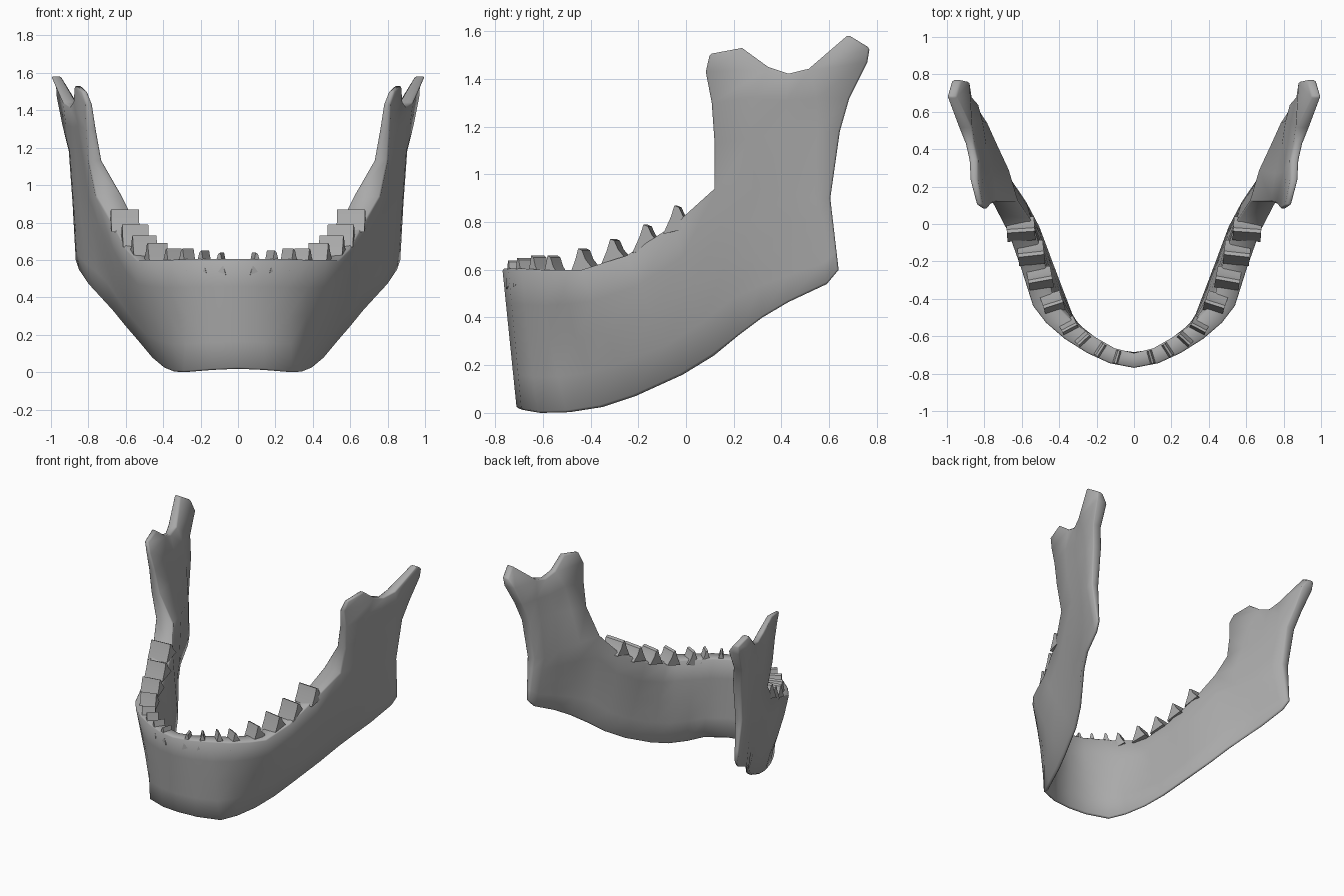
import bpy
import bmesh
from math import pi, sin
from mathutils import Vector

default_cube = bpy.data.objects.get("Cube")
if default_cube:
    bpy.data.objects.remove(default_cube, do_unlink=True)

# One flat bone colour
bone = bpy.data.materials.new("bone_grey")
bone.use_nodes = True
grey = (0.4, 0.4, 0.4, 1)
bone.diffuse_color = grey
bone.node_tree.nodes["Principled BSDF"].inputs["Base Color"].default_value = grey

BODY_ROWS = 5
RAMUS_START = 8
BORDER_THICKNESS = 0.025
SIDEWAYS = Vector((-1, 0, 0))

# Lower border of the jaw, from the chin to the rear corner
lower_border = [
    (0, -.71, .018), (.14, -.69, .012), (.29, -.62, 0), (.345, -.5, .003),
    (.4, -.36, .025), (.455, -.22, .07), (.53, -.02, .16), (.6, .11, .24),
    (.67, .22, .325), (.74, .32, .4), (.8, .43, .465), (.85, .59, .54), (.87, .64, .6)]

# Gum line, continued across the ramus, with thickness as the last value
gum_line = [
    (0, -.77, .605, .08), (.13, -.745, .605, .085), (.25, -.69, .605, .095), (.37, -.615, .6, .1),
    (.47, -.53, .6, .11), (.54, -.44, .6, .12), (.6, -.25, .66, .13), (.67, -.05, .79, .14),
    (.76, .12, .94, .14), (.8, .29, .94, .13), (.85, .44, .92, .11), (.88, .54, .9, .095),
    (.885, .605, .9, .055)]

# Outward swelling of the body wall halfway up, per column
swelling = [0, 0, .005, .015, .02, .025, .025, .02, .01, 0, 0, 0, 0]

# Upward columns of the ramus, front to rear: coronoid, notch, condyle
ramus_columns = [
    [(.8, .12, 1.13, .07), (.81, .108, 1.3, .05), (.815, .083, 1.43, .035), (.84, .1, 1.505, .03)],
    [(.83, .27, 1.15, .075), (.855, .28, 1.32, .055), (.88, .345, 1.45, .045), (.875, .235, 1.53, .04)],
    [(.87, .42, 1.18, .08), (.88, .42, 1.31, .06), (.9, .43, 1.422, .045)],
    [(.9, .55, 1.18, .09), (.92, .55, 1.32, .08), (.935, .515, 1.443, .07), (1, .68, 1.585, .05)],
    [(.905, .645, 1.18, .07), (.94, .685, 1.32, .07), (.97, .76, 1.47, .09), (.97, .77, 1.53, .045)]]


def finish(obj, angle):
    """Mirror, material and shading shared by all parts."""
    obj.data.materials.append(bone)
    bpy.context.view_layer.objects.active = obj
    for other in bpy.context.selected_objects:
        other.select_set(False)
    obj.select_set(True)
    bpy.ops.object.shade_smooth_by_angle(angle=angle)
    mirror = obj.modifiers.new("left_right", 'MIRROR')
    mirror.use_clip = True
    mirror.merge_threshold = 0.002


def new_object(name, bm):
    bmesh.ops.recalc_face_normals(bm, faces=bm.faces)
    mesh = bpy.data.meshes.new(name)
    bm.to_mesh(mesh)
    bm.free()
    obj = bpy.data.objects.new(name, mesh)
    bpy.context.collection.objects.link(obj)
    return obj


def inward(path, i):
    """Horizontal direction pointing to the inside of the arch."""
    if i == 0:
        return Vector((0, 1, 0))
    t = Vector(path[min(i + 1, len(path) - 1)][:3]) - Vector(path[i - 1][:3])
    return Vector((-t.y, t.x, 0)).normalized()


# Columns of outer points and matching inner points
columns = []
for i, (low, gum, swell) in enumerate(zip(lower_border, gum_line, swelling)):
    direction = SIDEWAYS if i >= RAMUS_START else inward(gum_line, i)
    column = []
    for row in range(BODY_ROWS):
        f = row / (BODY_ROWS - 1)
        bulge = swell * sin(pi * f)
        p = Vector(low).lerp(Vector(gum[:3]), f) - direction * bulge
        column.append((p, BORDER_THICKNESS + (gum[3] - BORDER_THICKNESS) * f + bulge))
    if i >= RAMUS_START:
        column += [(Vector(q[:3]), q[3]) for q in ramus_columns[i - RAMUS_START]]
    columns.append([(p, p + direction * t) for p, t in column])

# Jawbone: outer sheet, inner sheet, and a rim joining them
bm = bmesh.new()
outer = [[bm.verts.new(a) for a, b in col] for col in columns]
inner = [[bm.verts.new(b) for a, b in col] for col in columns]
partner = {}
for out_col, in_col in zip(outer, inner):
    partner.update(zip(out_col, in_col))
outer_faces = []
for left, right in zip(outer, outer[1:]):
    for r in range(min(len(left), len(right)) - 1):
        outer_faces.append(bm.faces.new((left[r], right[r], right[r + 1], left[r + 1])))
rim = [e for e in bm.edges if e.is_boundary]
for face in outer_faces:
    bm.faces.new([partner[v] for v in reversed(face.verts)])
for edge in rim:
    a, b = edge.verts
    if abs(a.co.x) + abs(b.co.x) > 0.001:
        bm.faces.new((a, b, partner[b], partner[a]))
jaw = new_object("jawbone", bm)
soften = jaw.modifiers.new("soft_rim", 'BEVEL')
soften.width = 0.008
soften.segments = 1
soften.limit_method = 'ANGLE'
soften.angle_limit = 0.9
finish(jaw, 3.1)

# Teeth: peak position, then depth across the gum and half width along it
teeth = [
    (.1, -.745, .64, .07, .045), (.2, -.705, .65, .075, .045), (.3, -.645, .66, .08, .045),
    (.385, -.575, .66, .09, .05), (.485, -.445, .69, .11, .06), (.565, -.31, .73, .13, .065),
    (.62, -.17, .79, .14, .07), (.68, -.04, .87, .15, .07)]
names = ["central_incisor", "lateral_incisor", "canine", "first_premolar",
         "second_premolar", "first_molar", "second_molar", "third_molar"]

for i, (x, y, z, depth, half) in enumerate(teeth):
    across = inward(teeth, i) if i else Vector((-.3, 1, 0)).normalized()
    # Back teeth sit more squarely across the jaw
    across = across.lerp(SIDEWAYS, 0.12 * i).normalized()
    along = Vector((across.y, -across.x, 0))
    peak = Vector((x, y, z))
    # Pointed wedge: steep front, hollow sloping back
    profile = [(-half * .8, -.12), (-half * .35, -.05), (-half * .12, 0),
               (half * .15, -.008), (half * .4, -.045), (half, -.09)]
    bm = bmesh.new()
    ends = []
    for reach in (0, depth):
        ends.append([bm.verts.new(peak + along * s + across * reach + Vector((0, 0, h)))
                     for s, h in profile])
    bm.faces.new(ends[0])
    bm.faces.new(reversed(ends[1]))
    for k in range(len(profile)):
        n = (k + 1) % len(profile)
        bm.faces.new((ends[0][k], ends[0][n], ends[1][n], ends[1][k]))
    finish(new_object(names[i], bm), 0.6)
